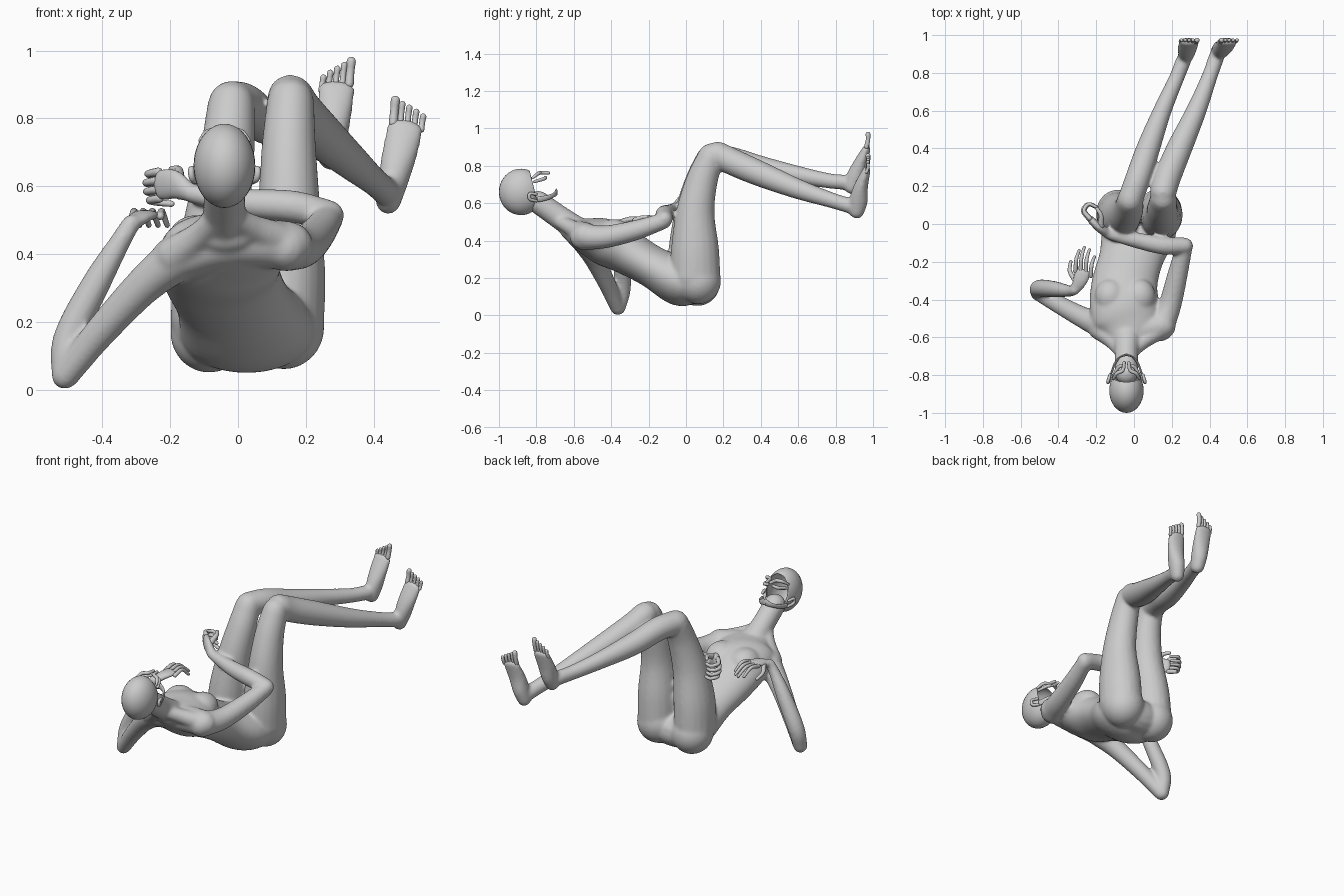
import bpy, bmesh, math
from mathutils import Vector, Matrix


def spline(pts, n):
    """Catmull-Rom resample of (x, y, z, rw, rd) points."""
    p = [Vector(q if len(q) == 5 else tuple(q) + (q[3],)) for q in pts]
    p = [2 * p[0] - p[1]] + p + [2 * p[-1] - p[-2]]
    out = []
    for i in range(1, len(p) - 2):
        a, b, c, d = p[i - 1:i + 3]
        for k in range(n):
            t = k / n
            out.append(0.5 * (2 * b + (c - a) * t + (2 * a - 5 * b + 4 * c - d) * t * t
                              + (3 * b - a - 3 * c + d) * t ** 3))
    return out + [p[-2]]


def tube(bm, pts, n=5, sides=20, hint=None):
    """Round-capped elliptical tube along a path."""
    s = spline(pts, n)
    pos = [Vector(q[:3]) for q in s]
    if hint is None:
        d = (pos[-1] - pos[0]).normalized()
        hint = (1, 0, 0) if abs(d.x) < 0.75 else (0, 0, 1)
    hint = Vector(hint)
    rings = []

    def ring(c, t, rw, rd):
        w = (hint - t * hint.dot(t)).normalized()
        e = t.cross(w)
        rings.append([bm.verts.new(c + w * rw * math.cos(a) + e * rd * math.sin(a))
                      for a in (2 * math.pi * k / sides for k in range(sides))])

    last = len(s) - 1
    caps = [math.radians(a) for a in (80, 55, 28)]
    for i, q in enumerate(s):
        t = (pos[min(i + 1, last)] - pos[max(i - 1, 0)]).normalized()
        r = min(q[3], q[4])
        if i == 0:
            for a in caps:
                ring(pos[0] - t * r * math.sin(a), t, q[3] * math.cos(a), q[4] * math.cos(a))
        ring(pos[i], t, q[3], q[4])
        if i == last:
            for a in reversed(caps):
                ring(pos[i] + t * r * math.sin(a), t, q[3] * math.cos(a), q[4] * math.cos(a))
    for a, b in zip(rings, rings[1:]):
        for k in range(sides):
            j = (k + 1) % sides
            bm.faces.new((a[k], a[j], b[j], b[k]))
    bm.faces.new(rings[0][::-1])
    bm.faces.new(rings[-1])


def ball(bm, c, r):
    m = Matrix.Translation(c) @ Matrix.Diagonal((r[0], r[1], r[2], 1))
    bmesh.ops.create_uvsphere(bm, u_segments=32, v_segments=20, radius=1, matrix=m)


def finish(bm, name):
    bmesh.ops.recalc_face_normals(bm, faces=bm.faces)
    for f in bm.faces:
        f.smooth = True
    me = bpy.data.meshes.new(name)
    bm.to_mesh(me)
    bm.free()
    ob = bpy.data.objects.new(name, me)
    bpy.context.collection.objects.link(ob)
    return ob


body = bmesh.new()
digits = bmesh.new()

# torso, shoulder girdle and neck
tube(body, [(0.03, 0.06, 0.16, 0.18, 0.10), (0.025, -0.03, 0.18, 0.20, 0.13),
            (-0.015, -0.18, 0.26, 0.17, 0.112), (-0.05, -0.32, 0.34, 0.175, 0.12),
            (-0.05, -0.44, 0.395, 0.185, 0.125), (-0.035, -0.54, 0.43, 0.17, 0.095),
            (-0.035, -0.61, 0.46, 0.10, 0.065)], sides=32, hint=(1, 0, 0))
tube(body, [(-0.19, -0.53, 0.385, 0.068), (-0.03, -0.57, 0.435, 0.075), (0.15, -0.54, 0.425, 0.072)])
tube(body, [(-0.035, -0.57, 0.45, 0.08, 0.07), (-0.04, -0.67, 0.52, 0.064),
            (-0.04, -0.79, 0.605, 0.062)])
for x, z in ((-0.19, 0.395), (0.14, 0.435)):  # sloping shoulder muscles
    tube(body, [(-0.04 + (0.025 if x > 0 else -0.025), -0.68, 0.505, 0.035),
                ((x - 0.04) / 2, -0.62, (z + 0.50) / 2 + 0.005, 0.042), (x, -0.555, z, 0.055)])
for x in (-0.125, 0.03):
    ball(body, (x, -0.385, 0.435), (0.085, 0.095, 0.08))
ball(body, (-0.085, 0.06, 0.17), (0.115, 0.122, 0.12))
ball(body, (0.135, 0.065, 0.185), (0.12, 0.122, 0.125))

# thighs
tube(body, [(-0.09, 0.04, 0.2, 0.11, 0.132), (-0.08, 0.035, 0.36, 0.108, 0.128),
            (-0.055, 0.042, 0.55, 0.093, 0.102), (-0.03, 0.078, 0.72, 0.08, 0.082),
            (-0.02, 0.125, 0.84, 0.07, 0.07)])
tube(body, [(0.14, 0.05, 0.2, 0.115, 0.135), (0.145, 0.048, 0.36, 0.112, 0.128),
            (0.15, 0.05, 0.55, 0.092, 0.103), (0.15, 0.085, 0.72, 0.08, 0.085),
            (0.155, 0.135, 0.85, 0.07, 0.072)])
# calves
tube(body, [(-0.02, 0.13, 0.845, 0.067), (0.02, 0.24, 0.835, 0.067), (0.075, 0.4, 0.79, 0.063),
            (0.15, 0.6, 0.75, 0.049), (0.22, 0.76, 0.72, 0.041), (0.26, 0.86, 0.71, 0.041)])
tube(body, [(0.155, 0.17, 0.86, 0.07), (0.178, 0.25, 0.82, 0.072), (0.24, 0.4, 0.755, 0.068),
            (0.33, 0.6, 0.675, 0.054), (0.40, 0.78, 0.615, 0.042), (0.435, 0.88, 0.585, 0.042)])


# feet with five toes each; side is the direction from big to small toe
def foot(heel, mid, tip, side):
    h, m, t = Vector(heel), Vector(mid), Vector(tip)
    tube(body, [(*h, 0.038, 0.042), (*h.lerp(m, 0.45), 0.045, 0.05), (*m, 0.052, 0.038),
                (*t, 0.055, 0.022)], hint=(1, 0, 0))
    for k in range(5):
        c = t + Vector((side * (-0.036 + 0.0205 * k), 0, 0.012 - 0.005 * k))
        L = (0.066, 0.06, 0.054, 0.047, 0.038)[k]
        r = 0.0135 if k == 0 else 0.0095
        tube(digits, [(*c, r), (c.x + 0.003, c.y + 0.008, c.z + L * 0.55, r * 0.9),
                      (c.x + 0.006, c.y + 0.008, c.z + L, r)], 2, 10)


foot((0.443, 0.912, 0.555), (0.475, 0.936, 0.69), (0.494, 0.965, 0.775), 1)
foot((0.273, 0.887, 0.685), (0.283, 0.932, 0.81), (0.292, 0.965, 0.89), -1)

# arm propped on its elbow
tube(body, [(-0.17, -0.54, 0.395, 0.07), (-0.28, -0.49, 0.305, 0.056), (-0.41, -0.42, 0.165, 0.047),
            (-0.51, -0.365, 0.04, 0.04)], hint=(0, 1, 0))
tube(body, [(-0.513, -0.36, 0.04, 0.038), (-0.50, -0.34, 0.15, 0.046), (-0.42, -0.345, 0.31, 0.043),
            (-0.345, -0.355, 0.44, 0.031), (-0.315, -0.35, 0.49, 0.028)], hint=(0, 1, 0))
# arm folded across the body
tube(body, [(0.14, -0.55, 0.42, 0.072), (0.19, -0.43, 0.42, 0.061), (0.23, -0.27, 0.455, 0.054),
            (0.267, -0.12, 0.505, 0.044)])
tube(body, [(0.27, -0.115, 0.515, 0.044), (0.16, -0.115, 0.54, 0.048), (0.03, -0.09, 0.55, 0.043),
            (-0.09, -0.065, 0.57, 0.032), (-0.14, -0.05, 0.58, 0.029)])

# hands: palm and curled fingers
tube(body, [(-0.315, -0.35, 0.49, 0.028, 0.023), (-0.285, -0.30, 0.51, 0.041, 0.019),
            (-0.27, -0.25, 0.515, 0.046, 0.015)], hint=(1, -0.5, 0))
for k, L in enumerate((0.11, 0.135, 0.13, 0.10)):
    x, y = -0.31 + 0.027 * k, -0.25 - 0.008 * k
    tube(digits, [(x, y, 0.512, 0.012), (x + 0.005, y + L * 0.6, 0.525, 0.010),
                  (x + 0.02, y + L, 0.485, 0.008)], 4, 10)
tube(digits, [(-0.31, -0.30, 0.50, 0.015), (-0.34, -0.25, 0.48, 0.011),
              (-0.335, -0.20, 0.46, 0.009)], 4, 10)
tube(body, [(-0.14, -0.05, 0.58, 0.027), (-0.19, -0.015, 0.605, 0.023, 0.047),
            (-0.23, 0.025, 0.605, 0.02, 0.048)], hint=(1, 1, 0))
for k in range(4):
    z = 0.642 - 0.026 * k
    x = -0.235 - (0, 0.006, 0.004, -0.004)[k]
    tube(digits, [(x, 0.03, z, 0.013), (x - 0.03, 0.07, z - 0.006, 0.011),
                  (x - 0.005, 0.105, z - 0.012, 0.010), (x + 0.035, 0.09, z - 0.016, 0.009)],
         4, 10, (0, 0, 1))
tube(digits, [(-0.175, -0.01, 0.625, 0.018), (-0.175, 0.045, 0.648, 0.012),
              (-0.195, 0.08, 0.65, 0.010)], 4, 10)

# fuse the limbs into one smooth skin
ob = finish(body, "body")
rm = ob.modifiers.new("fuse", 'REMESH')
rm.mode = 'VOXEL'
rm.voxel_size = 0.008
rm.use_smooth_shade = True
sm = ob.modifiers.new("soften", 'SMOOTH')
sm.factor = 0.5
sm.iterations = 15
finish(digits, "fingers_and_toes")

# skull shell, open at the face
skull = bmesh.new()
ball(skull, (-0.04, -0.882, 0.66), (0.091, 0.118, 0.124))
bmesh.ops.bisect_plane(skull, geom=skull.verts[:] + skull.edges[:] + skull.faces[:],
                       plane_co=(0, -0.835, 0.77), plane_no=(0, 1, 0.25), clear_outer=True)
ob = finish(skull, "skull_shell")
sd = ob.modifiers.new("thickness", 'SOLIDIFY')
sd.thickness = 0.004

# ears, jaw strip, brow and face remnants
face = bmesh.new()


def strip(pts, hint=None):
    for s in (-1, 1):
        h = None if hint is None else (s * hint[0], hint[1], hint[2])
        tube(face, [(-0.04 + s * p[0], *p[1:]) for p in pts], 4, 10, h)


strip([(0.08, -0.80, 0.612, 0.008), (0.095, -0.835, 0.622, 0.009),
       (0.098, -0.835, 0.65, 0.009), (0.088, -0.80, 0.648, 0.008)])
strip([(0.08, -0.79, 0.62, 0.005, 0.016), (0.062, -0.74, 0.63, 0.005, 0.014),
       (0.035, -0.705, 0.645, 0.005, 0.014), (0.0, -0.692, 0.66, 0.006, 0.02)], (0, 1, 0.1))
strip([(0.07, -0.82, 0.735, 0.007), (0.05, -0.79, 0.758, 0.01),
       (0.02, -0.775, 0.762, 0.01), (0.012, -0.735, 0.762, 0.009)])
strip([(0.07, -0.81, 0.715, 0.008), (0.045, -0.76, 0.73, 0.01), (0.018, -0.75, 0.738, 0.008)])
finish(face, "ears_and_face_strips")
